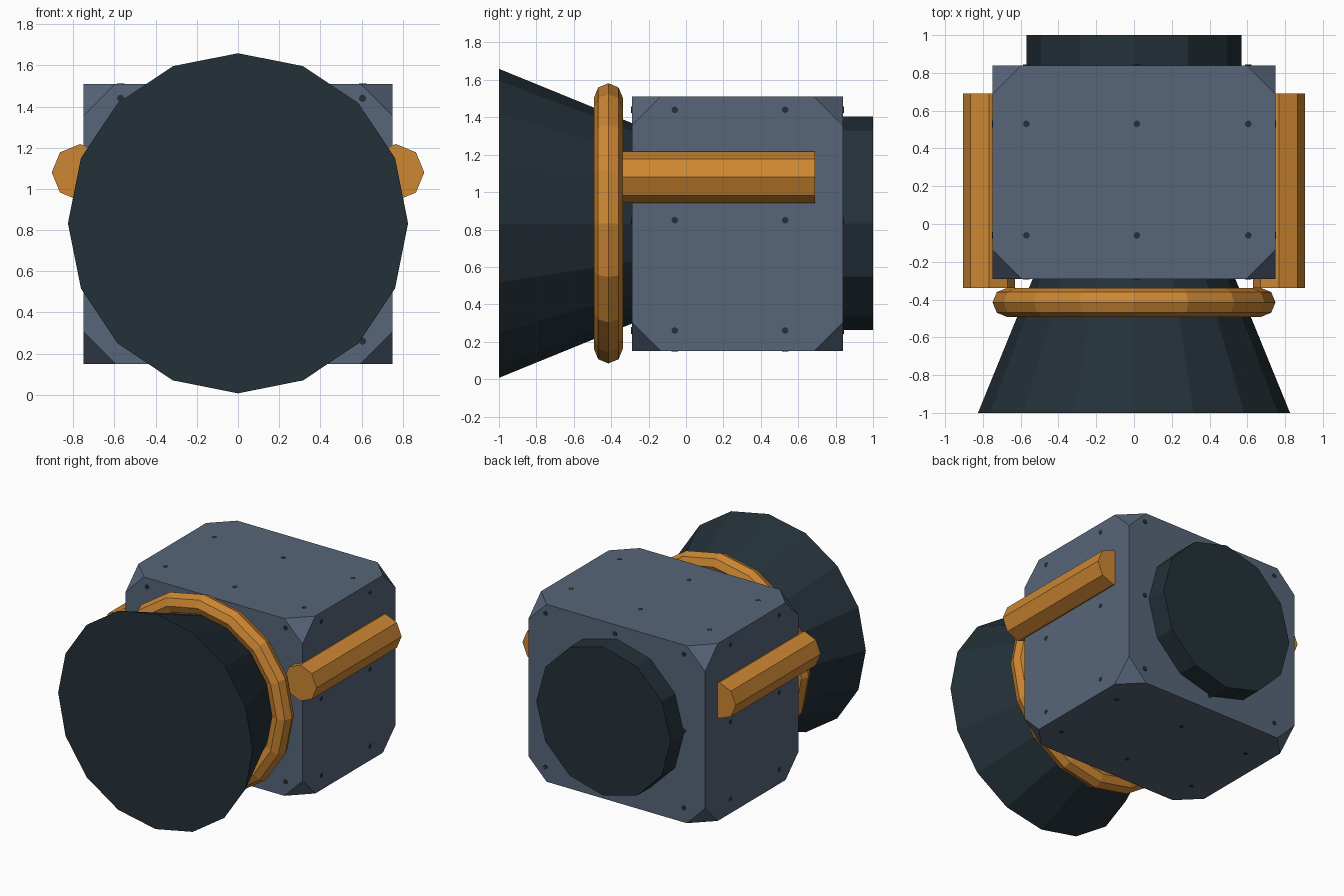
import bpy, bmesh, math
from mathutils import Matrix, Vector

cube = bpy.data.objects.get("Cube")
if cube:
    bpy.data.objects.remove(cube, do_unlink=True)


def material(name, rgb):
    m = bpy.data.materials.new(name)
    m.use_nodes = True
    m.diffuse_color = (*rgb, 1)
    m.node_tree.nodes["Principled BSDF"].inputs["Base Color"].default_value = (*rgb, 1)
    return m


slate = material("slate", (0.095, 0.130, 0.190))
orange = material("orange", (0.610, 0.242, 0.033))
charcoal = material("charcoal", (0.017, 0.030, 0.040))

AXIS_Z = 0.833  # height of the round parts' shared axis


def finish(name, bm, mat):
    mesh = bpy.data.meshes.new(name)
    bm.to_mesh(mesh)
    bm.free()
    mesh.materials.append(mat)
    obj = bpy.data.objects.new(name, mesh)
    bpy.context.collection.objects.link(obj)
    return obj


def rod(name, mat, sides, x, z, y_front, r_front, y_back, r_back):
    """Flat-sided tapered cylinder lying along y."""
    bm = bmesh.new()
    place = Matrix.Translation((x, (y_front + y_back) / 2, z)) @ Matrix.Rotation(math.pi / 2, 4, "X")
    bmesh.ops.create_cone(bm, cap_ends=True, segments=sides, radius1=r_back,
                          radius2=r_front, depth=y_back - y_front, matrix=place)
    return finish(name, bm, mat)


# Body: block with its eight corners cut off
low, high = Vector((-0.75, -0.29, 0.15)), Vector((0.75, 0.84, 1.51))
bm = bmesh.new()
size = high - low
bmesh.ops.create_cube(bm, size=1, matrix=Matrix.Translation((low + high) / 2) @ Matrix.Diagonal((*size, 1)))
bmesh.ops.bevel(bm, geom=bm.verts[:], offset=0.155, segments=1, affect="VERTICES")
finish("body", bm, slate)

# Front horn and rear cap
rod("front_horn", charcoal, 16, 0, AXIS_Z, -1.0, 0.826, -0.25, 0.52)
rod("rear_cap", charcoal, 12, 0, AXIS_Z, 0.80, 0.57, 1.0, 0.57)

# Side bars
for side, sign in (("left", 1), ("right", -1)):
    rod(side + "_bar", orange, 8, sign * 0.767, 1.08, -0.34, 0.138, 0.69, 0.138)

# Ring around the horn
bpy.ops.mesh.primitive_torus_add(major_segments=16, minor_segments=8, major_radius=0.672,
                                 minor_radius=0.077, location=(0, -0.415, AXIS_Z),
                                 rotation=(math.pi / 2, 0, 0))
ring = bpy.context.object
ring.name = "ring"
ring.data.materials.append(orange)

# Rivets: small discs on every face of the body, on a shared grid
grid = ((-0.57, 0.015, 0.605), (-0.06, 0.53), (0.26, 0.85, 1.44))
bm = bmesh.new()
for axis in range(3):
    u, v = (axis + 1) % 3, (axis + 2) % 3
    turn = Vector((0, 0, 1)).rotation_difference(Vector([i == axis for i in range(3)])).to_matrix().to_4x4()
    thick = 0.008 if axis == 1 else 0.002
    for plane in (low[axis], high[axis]):
        for a in grid[u]:
            for b in grid[v]:
                spot = Vector()
                spot[axis], spot[u], spot[v] = plane, a, b
                bmesh.ops.create_cone(bm, cap_ends=True, segments=8, radius1=0.018, radius2=0.018,
                                      depth=thick, matrix=Matrix.Translation(spot) @ turn)
finish("rivets", bm, charcoal)
